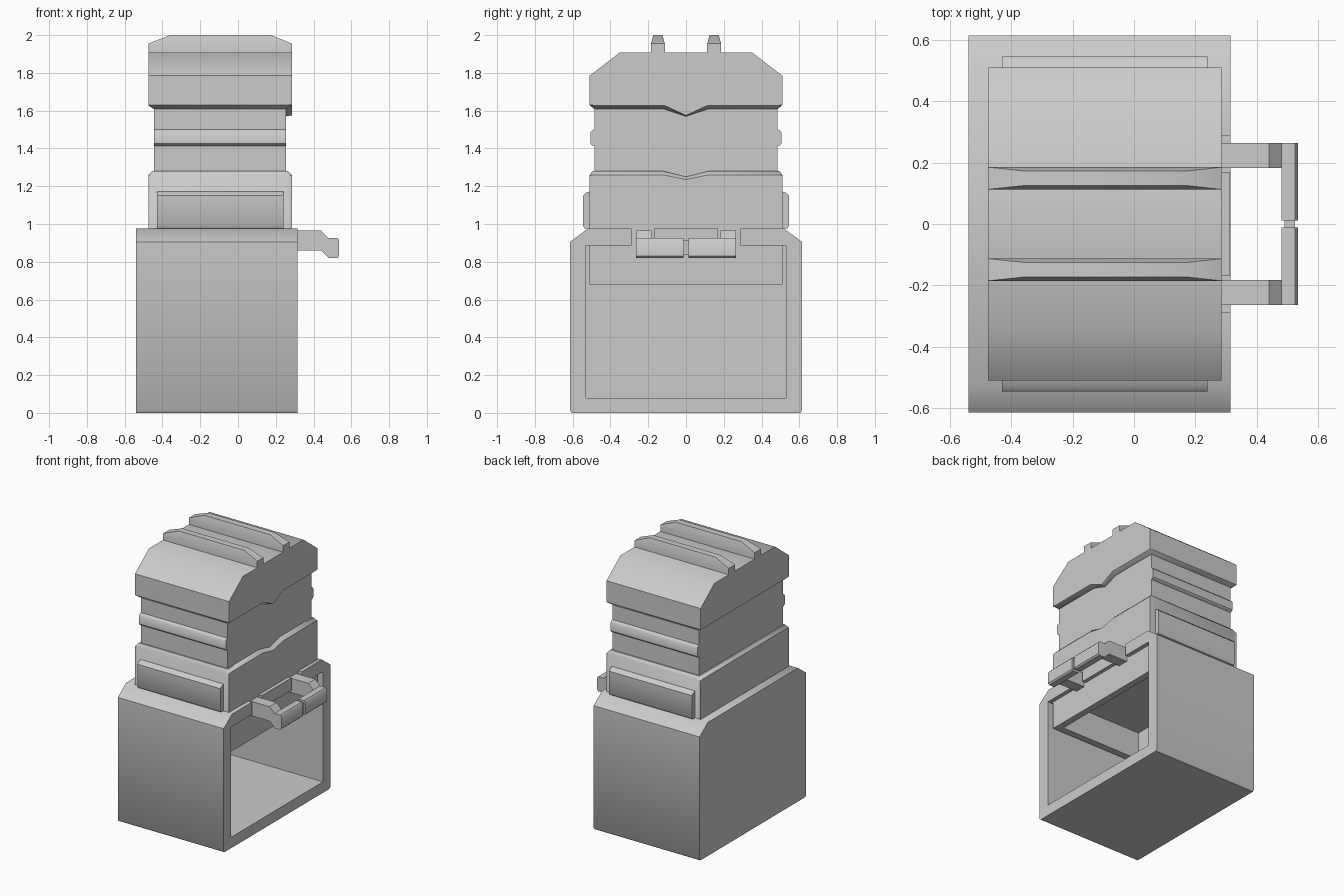
import bpy, bmesh, math

if "Cube" in bpy.data.objects:
    bpy.data.objects.remove(bpy.data.objects["Cube"])


def loft(name, rings):
    """Closed solid through matching rings of (x, y, z) points."""
    bm = bmesh.new()
    vs = [[bm.verts.new(p) for p in r] for r in rings]
    n = len(rings[0])
    for a, b in zip(vs, vs[1:]):
        for i in range(n):
            j = (i + 1) % n
            bm.faces.new((a[i], a[j], b[j], b[i]))
    bm.faces.new(vs[0])
    bm.faces.new(vs[-1])
    bmesh.ops.recalc_face_normals(bm, faces=bm.faces)
    me = bpy.data.meshes.new(name)
    bm.to_mesh(me)
    bm.free()
    ob = bpy.data.objects.new(name, me)
    bpy.context.collection.objects.link(ob)
    return ob


def along_x(name, stations):
    return loft(name, [[(x, y, z) for y, z in prof] for x, prof in stations])


def along_y(name, stations):
    return loft(name, [[(x, y, z) for x, z in prof] for y, prof in stations])


def box(name, x0, x1, y0, y1, z0, z1):
    rect = [(y0, z0), (y1, z0), (y1, z1), (y0, z1)]
    return along_x(name, [(x0, rect), (x1, rect)])


def activate(ob):
    bpy.ops.object.select_all(action='DESELECT')
    ob.select_set(True)
    bpy.context.view_layer.objects.active = ob


def cut(ob, cutter):
    m = ob.modifiers.new("cut", 'BOOLEAN')
    m.operation, m.solver, m.object = 'DIFFERENCE', 'EXACT', cutter
    activate(ob)
    bpy.ops.object.modifier_apply(modifier=m.name)
    bpy.data.objects.remove(cutter, do_unlink=True)


def sym(half):
    """Mirror a right-hand run of (y, z) points into a full outline."""
    return half + [(-y, z) for y, z in reversed(half) if y > 0]


# Hollow base with chamfered shoulders and an open right side
prof = sym([(0.605, 0), (0.615, 0.012), (0.615, 0.905), (0.52, 0.975)])
base = along_x("base_housing", [(-0.54, prof), (0.315, prof)])
cut(base, box("opening_cutter", -0.46, 0.4, -0.53, 0.53, 0.08, 0.885))
cut(base, box("notch_cutter", 0.285, 0.4, -0.288, 0.288, 0.87, 1.05))
box("latch_plate", 0.28, 0.312, -0.17, 0.17, 0.885, 0.975)


# Lower body, with a shallow V in the top of its right face
def lower(edge, top, vee):
    return [(0, vee), (0.12, top), (0.495, top), (0.51, edge), (0.51, 0.68),
            (-0.51, 0.68), (-0.51, edge), (-0.495, top), (-0.12, top)]


body = along_x("lower_body", [
    (-0.475, lower(1.255, 1.26, 1.26)), (-0.455, lower(1.26, 1.28, 1.28)),
    (0.255, lower(1.26, 1.28, 1.25)), (0.265, lower(1.26, 1.28, 1.245)),
    (0.285, lower(1.255, 1.26, 1.235))])
cut(body, box("pocket_cutter", -0.425, 0.235, -0.46, 0.46, 0.5, 0.9))

# Narrow waist
box("waist", -0.445, 0.255, -0.485, 0.485, 1.2, 1.68)


# Head with sloped underside and a V tip on the right
def head(low, vee):
    return [(0, vee), (0.115, low), (0.485, low), (0.51, 1.63), (0.51, 1.785),
            (0.35, 1.908), (-0.35, 1.908), (-0.51, 1.785), (-0.51, 1.63),
            (-0.485, low), (-0.115, low)]


along_x("head", [(-0.475, head(1.628, 1.628)), (-0.445, head(1.608, 1.608)),
                 (0.255, head(1.608, 1.57)), (0.285, head(1.628, 1.575))])

for s, side in ((-1, "front"), (1, "back")):
    # Raised side panel
    p = [(0.50, 0.975), (0.535, 0.975), (0.545, 0.99),
         (0.545, 1.15), (0.53, 1.165), (0.50, 1.175)]
    p = [(s * y, z) for y, z in p]
    along_x(side + "_panel", [(-0.43, p), (0.24, p)])

    # Waist rib
    p = [(0.47, 1.41), (0.495, 1.415), (0.505, 1.425),
         (0.505, 1.485), (0.495, 1.497), (0.47, 1.505)]
    p = [(s * y, z) for y, z in p]
    along_x(side + "_rib", [(-0.445, p), (0.255, p)])

    # Roof rail, narrowing upward with sloping ends
    def rail(z, w):
        return [(s * 0.149 - 0.037, 1.89), (s * 0.149 + 0.037, 1.89),
                (s * 0.149 + 0.037, 1.953), (s * 0.149 + w, z),
                (s * 0.149 - w, z), (s * 0.149 - 0.037, 1.953)]
    along_x(side + "_roof_rail", [
        (-0.475, rail(1.955, 0.036)), (-0.36, rail(2.0, 0.024)),
        (0.175, rail(2.0, 0.024)), (0.285, rail(1.955, 0.036))])

    # Latch arm and its half of the cross bar
    arm = [(0.27, 0.86), (0.44, 0.86), (0.48, 0.82), (0.48, 0.925),
           (0.44, 0.965), (0.27, 0.965)]
    along_y(side + "_latch_arm", [(s * 0.183, arm), (s * 0.264, arm)])
    bar = [(0.48, 0.82), (0.525, 0.82), (0.535, 0.83), (0.535, 0.915),
           (0.525, 0.927), (0.48, 0.927)]
    along_y(side + "_latch_bar", [(s * 0.012, bar), (s * 0.264, bar)])

# Pin joining the two bar halves
box("latch_pin", 0.49, 0.525, -0.02, 0.02, 0.835, 0.912)

for ob in list(bpy.context.collection.objects):
    activate(ob)
    bpy.ops.object.shade_smooth_by_angle(angle=math.radians(40))
